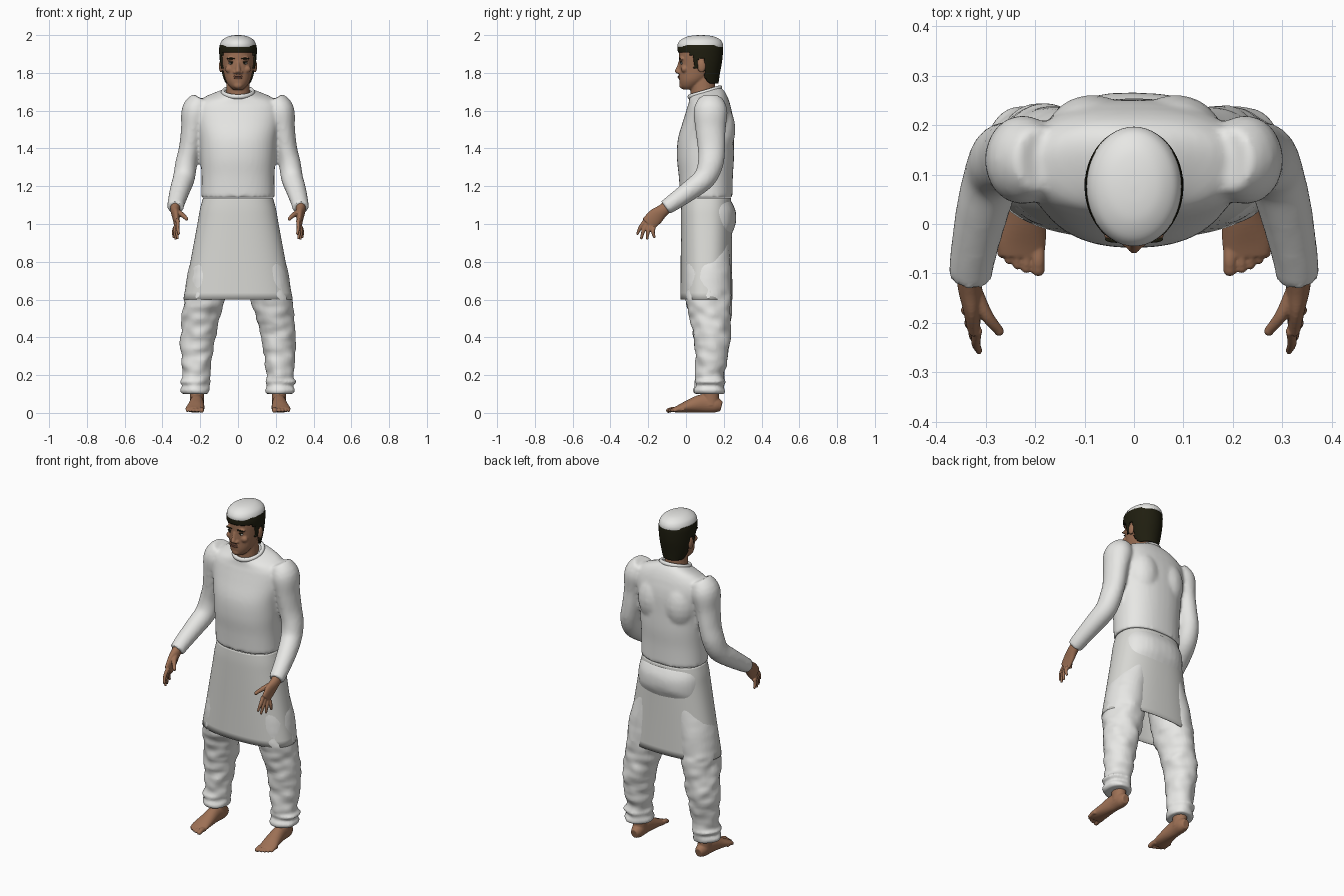
import bpy, bmesh, math
from mathutils import Vector, Matrix, noise

cube = bpy.data.objects.get("Cube")
if cube:
    bpy.data.objects.remove(cube)


def material(name, color):
    m = bpy.data.materials.new(name)
    m.use_nodes = True
    m.diffuse_color = (*color, 1)
    shader = m.node_tree.nodes["Principled BSDF"]
    shader.inputs["Base Color"].default_value = (*color, 1)
    shader.inputs["Roughness"].default_value = 0.8
    return m


WHITE = material("white cloth", (0.8, 0.8, 0.78))
GREY = material("pale grey cloth", (0.69, 0.69, 0.66))
SKIN = material("brown skin", (0.34, 0.165, 0.092))
LIP = material("lip brown", (0.24, 0.1, 0.065))
HAIR = material("black hair", (0.014, 0.013, 0.005))
EYE = material("eye white", (0.5, 0.48, 0.44))


def spline(rows, steps):
    """Catmull-Rom interpolation of the section rows."""
    pts = [Vector(r) for r in rows]
    out = []
    for i in range(len(pts) - 1):
        a, b, c, d = pts[max(i - 1, 0)], pts[i], pts[i + 1], pts[min(i + 2, len(pts) - 1)]
        for k in range(steps):
            t = k / steps
            out.append(b + (c - a) * (t / 2) + (a * 2 - b * 5 + c * 4 - d) * (t * t / 2)
                       + (b * 3 - a - c * 3 + d) * (t ** 3 / 2))
    return out + [pts[-1]]


def tube(bm, rows, flat=False, sides=24, steps=4, power=2, caps=True, side=1, tilt=None):
    """Loft oval sections; each row is x, y, z, half width, half depth."""
    secs = spline(rows, steps)
    rings = []
    for i, s in enumerate(secs):
        t = Vector((0, 0, 1))
        if not flat:
            t = (secs[min(i + 1, len(secs) - 1)].xyz - secs[max(i - 1, 0)].xyz).normalized()
        u = Vector((1, 0, 0))
        u = (u - t * u.dot(t)).normalized()
        v = t.cross(u)
        ring = []
        for k in range(sides):
            a = math.tau * k / sides
            c, n = math.cos(a), math.sin(a)
            p = (s.xyz + u * math.copysign(abs(c) ** (2 / power), c) * s[3]
                 + v * math.copysign(abs(n) ** (2 / power), n) * s[4])
            if tilt:
                p.z += tilt(p.z) * (p.y - s.y)
            ring.append(bm.verts.new((p.x * side, p.y, p.z)))
        rings.append(ring)
    for lo, hi in zip(rings, rings[1:]):
        for k in range(sides):
            j = (k + 1) % sides
            bm.faces.new((lo[k], lo[j], hi[j], hi[k]))
    if caps:
        bm.faces.new(rings[0][::-1])
        bm.faces.new(rings[-1])


def ball(bm, center, size):
    bmesh.ops.create_uvsphere(bm, u_segments=20, v_segments=12, radius=1,
                              matrix=Matrix.Translation(center) @ Matrix.Diagonal((*size, 1)))


def finish(name, bm, mat, voxel=0, smooth=0, mirror=False):
    bmesh.ops.recalc_face_normals(bm, faces=bm.faces)
    for f in bm.faces:
        f.smooth = True
    mesh = bpy.data.meshes.new(name)
    bm.to_mesh(mesh)
    bm.free()
    mesh.materials.append(mat)
    ob = bpy.data.objects.new(name, mesh)
    bpy.context.collection.objects.link(ob)
    if mirror:
        ob.modifiers.new("Mirror", 'MIRROR').use_mirror_merge = False
    if voxel:
        r = ob.modifiers.new("Fuse", 'REMESH')
        r.mode = 'VOXEL'
        r.voxel_size = voxel
        r.use_smooth_shade = True
    if smooth:
        s = ob.modifiers.new("Soften", 'SMOOTH')
        s.factor = 0.5
        s.iterations = smooth
    return ob


# Shirt: torso, sleeves and shoulder blades fused together
bm = bmesh.new()
torso = [(1.14, .108, .195, .138), (1.25, .105, .193, .143), (1.35, .103, .198, .151),
         (1.45, .105, .205, .148), (1.55, .118, .225, .132), (1.62, .122, .225, .115),
         (1.665, .115, .185, .1), (1.69, .105, .115, .088), (1.7, .1, .085, .082)]
tube(bm, [(0, y, z, w, d) for z, y, w, d in torso], flat=True, sides=40, power=2.3,
     tilt=lambda z: .3 * min(1, max(0, (z - 1.62) / .07)))
arm = [(.19, .13, 1.66, .055, .065), (.222, .13, 1.6, .076, .09), (.24, .13, 1.5, .062, .08),
       (.256, .135, 1.4, .057, .073), (.274, .13, 1.32, .058, .068), (.286, .1, 1.245, .058, .06),
       (.306, .03, 1.185, .054, .054), (.325, -.06, 1.12, .047, .046), (.332, -.11, 1.085, .044, .041)]
for s in (1, -1):
    tube(bm, arm, side=s)
    ball(bm, (s * .085, .165, 1.5), (.1, .097, .15))
finish("shirt", bm, WHITE, .01, 5)

# Collar band, dipping at the front
bm = bmesh.new()
ring = []
for i in range(40):
    a = math.tau * i / 40
    ring.append([bm.verts.new(((.079 + .011 * math.cos(b)) * math.cos(a),
                               .1 + (.081 + .011 * math.cos(b)) * math.sin(a),
                               1.698 + .024 * math.sin(a) + .013 * math.sin(b)))
                 for b in (math.tau * k / 10 for k in range(10))])
for i in range(40):
    for k in range(10):
        p, q = ring[i], ring[(i + 1) % 40]
        bm.faces.new((p[k], q[k], q[(k + 1) % 10], p[(k + 1) % 10]))
finish("collar", bm, WHITE)

# Trousers: seat and two baggy legs with gathered cuffs
bm = bmesh.new()
tube(bm, [(0, .115, 1.125, .18, .122), (0, .122, 1.07, .195, .14), (0, .12, 1, .2, .143),
          (0, .115, .93, .2, .12), (0, .115, .85, .17, .1)], flat=True, power=2.4, sides=36)
leg = [(.11, .115, .93, .09, .11), (.15, .115, .77, .11, .12), (.178, .12, .6, .108, .12),
       (.197, .13, .5, .1, .107), (.212, .14, .4, .092, .098), (.22, .134, .28, .08, .084),
       (.222, .126, .19, .071, .075), (.228, .124, .165, .08, .082), (.223, .124, .145, .07, .075),
       (.228, .124, .12, .078, .083), (.224, .124, .1, .07, .078)]
for s in (1, -1):
    tube(bm, leg, flat=True, side=s, sides=32, steps=6)
for v in bm.verts:
    fold = noise.noise(Vector((v.co.x * 14, v.co.y * 14, v.co.z * 22)))
    v.co += Vector((v.co.x - math.copysign(.21, v.co.x), v.co.y - .13, 0)).normalized() \
        * fold * (.012 if v.co.z < .65 else .003)
finish("trousers", bm, WHITE, .008, 3)

# Flared skirt wrap, open at the hem
bm = bmesh.new()
tube(bm, [(0, .108, .6, .29, .138), (0, .108, .8, .252, .136), (0, .108, 1, .215, .135),
          (0, .108, 1.08, .201, .134), (0, .108, 1.138, .185, .13)],
     flat=True, sides=64, power=2.4, caps=False)
skirt = finish("skirt", bm, GREY)
thick = skirt.modifiers.new("Cloth", 'SOLIDIFY')
thick.thickness = .004

# Head with neck, nose, ears, brow and cheeks
bm = bmesh.new()
tube(bm, [(0, .1, 1.62, .07, .07), (0, .09, 1.7, .063, .066), (0, .09, 1.8, .06, .065)], flat=True)
skull = [(1.712, .015, .026, .03), (1.73, .022, .046, .052), (1.76, .04, .065, .076),
         (1.8, .06, .076, .096), (1.85, .07, .084, .106), (1.9, .075, .089, .112),
         (1.94, .075, .085, .11), (1.975, .075, .055, .075)]
tube(bm, [(0, y, z, w, d) for z, y, w, d in skull], flat=True, sides=32)
tube(bm, [(0, -.028, 1.86, .009, .012), (0, -.036, 1.83, .011, .014), (0, -.042, 1.808, .015, .018),
          (0, -.034, 1.796, .014, .014)], flat=True)
ball(bm, (0, -.018, 1.735), (.026, .018, .02))
ball(bm, (0, -.027, 1.778), (.026, .014, .016))
for s in (1, -1):
    ball(bm, (s * .016, -.036, 1.803), (.01, .012, .009))
    ball(bm, (s * .09, .083, 1.835), (.011, .022, .034))
    ball(bm, (s * .033, -.022, 1.875), (.03, .013, .01))
    ball(bm, (s * .045, -.008, 1.82), (.024, .018, .02))
finish("head", bm, SKIN, .0045, 3)

# Facial features
bm = bmesh.new()
for z in (1.783, 1.774):
    ball(bm, (0, -.038, z), (.024, .006, .0045))
finish("lips", bm, LIP)
whites, dark = bmesh.new(), bmesh.new()
for s in (1, -1):
    ball(whites, (s * .035, -.023, 1.851), (.014, .007, .006))
    ball(dark, (s * .035, -.028, 1.852), (.006, .004, .006))
    ball(dark, (s * .035, -.026, 1.858), (.017, .006, .003))
    ball(dark, (s * .036, -.031, 1.876), (.023, .007, .0045))
finish("eyes", whites, EYE)
finish("pupils_and_brows", dark, HAIR)

# Hair shell trimmed along the hairline
bm = bmesh.new()
crop = [(1.745, .1, .068, .072), (1.8, .086, .086, .094), (1.86, .079, .096, .112),
        (1.92, .076, .1, .12), (1.948, .076, .097, .118)]
tube(bm, [(0, y, z, w, d) for z, y, w, d in crop], flat=True, sides=72, steps=8, caps=False)


def hairline(y):
    for limit, z in ((.02, 1.905), (.042, 1.89), (.064, 1.825), (.1, 1.872)):
        if y < limit:
            return z
    return 1.745 + max(0, .125 - y)


bmesh.ops.delete(bm, geom=[f for f in bm.faces if f.calc_center_median().z
                           < hairline(f.calc_center_median().y)], context='FACES')
hair = finish("hair", bm, HAIR)
thick = hair.modifiers.new("Depth", 'SOLIDIFY')
thick.thickness = .012

# Rounded cap
bm = bmesh.new()
tube(bm, [(0, .076, 1.937, .097, .121), (0, .076, 1.955, .094, .119), (0, .077, 1.975, .082, .105),
          (0, .078, 1.991, .057, .075), (0, .078, 1.998, .03, .04), (0, .078, 2, .004, .005)],
     flat=True, sides=48)
finish("cap", bm, WHITE)

# Hands: palm, four spread fingers and thumb
bm = bmesh.new()
tube(bm, [(.332, -.085, 1.1, .027, .032), (.332, -.125, 1.07, .025, .034),
          (.328, -.16, 1.04, .02, .043), (.325, -.2, 1, .014, .041)])
fingers = [((.318, -.215, 1.018), (.314, -.256, .95)), ((.323, -.202, 1.005), (.32, -.236, .927)),
           ((.329, -.187, .993), (.331, -.205, .925)), ((.334, -.172, .982), (.34, -.168, .933))]
for base, tip in fingers:
    root, end = Vector(base), Vector(tip)
    mid = root.lerp(end, .5) + Vector((.004, -.005, 0))
    tube(bm, [(*root, .011, .012), (*mid, .0095, .0105), (*end, .007, .007)], sides=12)
    ball(bm, end, (.007, .008, .009))
tube(bm, [(.325, -.135, 1.065, .018, .018), (.298, -.185, 1.05, .013, .014),
          (.274, -.215, 1.03, .01, .01)], sides=12)
ball(bm, (.273, -.217, 1.028), (.01, .01, .011))
finish("hands", bm, SKIN, .0035, 2, mirror=True)

# Bare feet with toes
bm = bmesh.new()
tube(bm, [(.215, .188, .035, .022, .026), (.215, .155, .042, .035, .041), (.218, .09, .05, .037, .049),
          (.222, .02, .036, .044, .035), (.228, -.035, .022, .05, .021), (.229, -.065, .016, .044, .013)])
tube(bm, [(.216, .13, .04, .038, .045), (.218, .13, .1, .037, .044), (.22, .13, .17, .042, .048)],
     flat=True)
toes = [(.194, -.092, .014), (.218, -.09, .01), (.236, -.083, .0095), (.253, -.073, .009),
        (.268, -.06, .009)]
for x, y, r in toes:
    tube(bm, [(x, y + .05, .017, r, r), (x, y + .02, .018, r, r), (x, y, .0125, r, r * .9)], sides=12)
    ball(bm, (x, y, .0125), (r, r, r * .9))
finish("feet", bm, SKIN, .004, 2, mirror=True)
